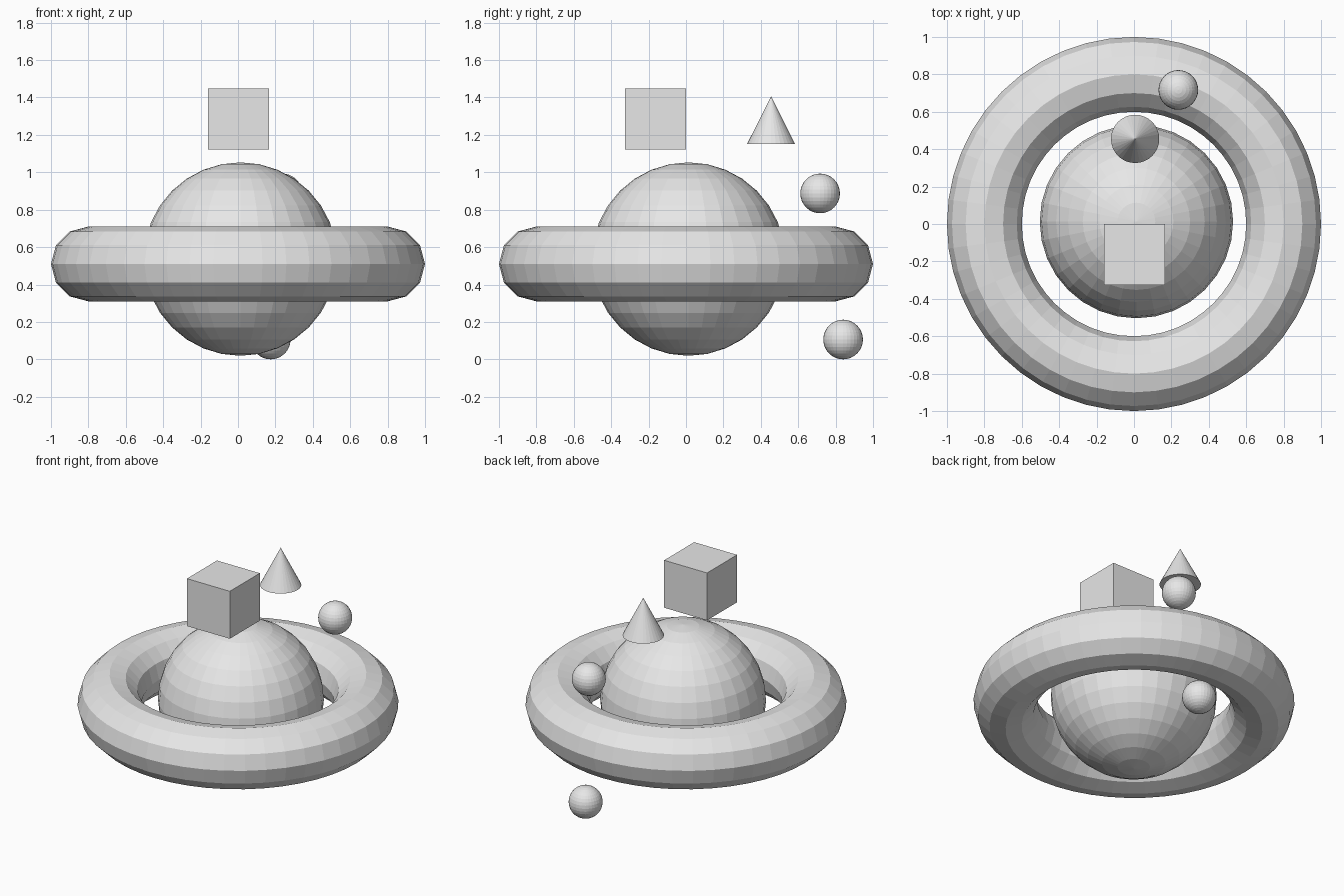
import bpy
import math

default = bpy.data.objects.get("Cube")
if default:
    bpy.data.objects.remove(default, do_unlink=True)

# Single plain grey
grey = bpy.data.materials.new("light grey")
grey.use_nodes = True
GREY = (0.8, 0.8, 0.8, 1)
grey.diffuse_color = GREY
for node in grey.node_tree.nodes:
    if node.type == 'BSDF_PRINCIPLED':
        node.inputs["Base Color"].default_value = GREY


def finish(name):
    """Name the newest object and give it the flat grey finish."""
    obj = bpy.context.object
    obj.name = name
    obj.data.materials.clear()
    obj.data.materials.append(grey)
    bpy.ops.object.shade_flat()
    return obj


def ball(name, radius, location):
    bpy.ops.mesh.primitive_uv_sphere_add(
        segments=32, ring_count=16, radius=radius, location=location)
    return finish(name)


# Ring around the central ball
bpy.ops.mesh.primitive_torus_add(
    major_segments=48, minor_segments=12,
    major_radius=0.8, minor_radius=0.2, location=(0, 0, 0.51))
finish("ring")

# Central ball and two small floating balls
ball("central_ball", 0.517, (0.013, 0.013, 0.536))
ball("upper_small_ball", 0.106, (0.237, 0.717, 0.887))
ball("lower_small_ball", 0.106, (0.175, 0.84, 0.106))

# Floating box
bpy.ops.mesh.primitive_cube_add(size=0.326, location=(0.003, -0.163, 1.284))
finish("floating_box")

# Floating cone
bpy.ops.mesh.primitive_cone_add(
    vertices=32, radius1=0.129, radius2=0, depth=0.256,
    location=(0.006, 0.455, 1.278))
finish("floating_cone")
